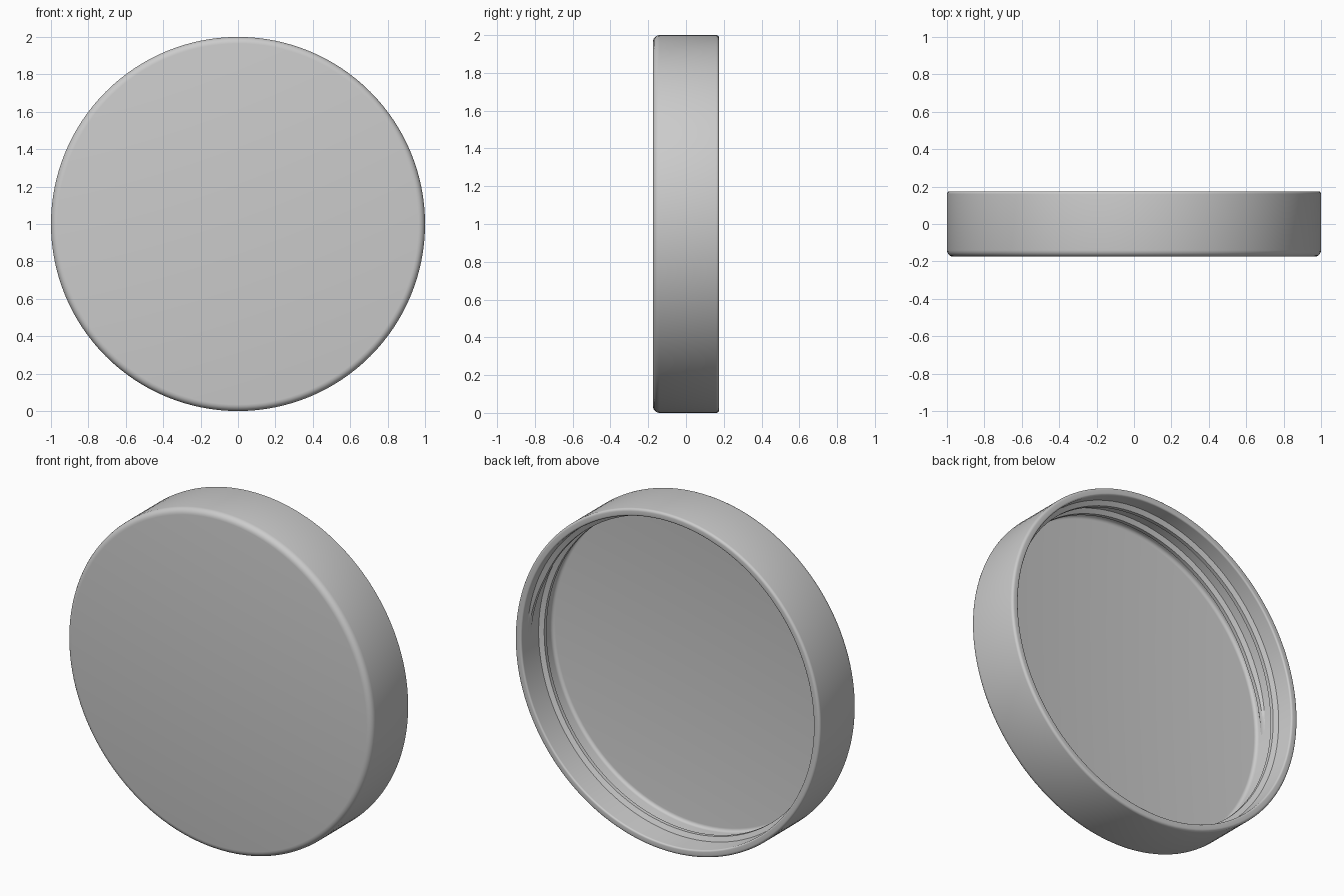
import bpy, bmesh, math

if "Cube" in bpy.data.objects:
    bpy.data.objects.remove(bpy.data.objects["Cube"])

SEG = 128
CZ = 1.0  # height of the lid axis


def arc(cr, cy, rad, a0, a1, n=5):
    """Points of a fillet in (radius, y) space."""
    pts = []
    for i in range(n + 1):
        a = math.radians(a0 + (a1 - a0) * i / n)
        pts.append((cr + rad * math.cos(a), cy + rad * math.sin(a)))
    return pts


def place(r, y, a):
    return (r * math.cos(a), y, CZ + r * math.sin(a))


def finish(name, bm):
    bmesh.ops.recalc_face_normals(bm, faces=bm.faces)
    me = bpy.data.meshes.new(name)
    bm.to_mesh(me)
    bm.free()
    ob = bpy.data.objects.new(name, me)
    bpy.context.collection.objects.link(ob)
    bpy.ops.object.select_all(action='DESELECT')
    bpy.context.view_layer.objects.active = ob
    ob.select_set(True)
    bpy.ops.object.shade_smooth_by_angle(angle=math.radians(30))
    return ob


# Lid shell: closed front disc, rounded rim, hollow back
profile = (arc(0.965, -0.14, 0.035, -90, 0)
           + arc(0.985, 0.16, 0.015, 0, 90)
           + arc(0.967, 0.165, 0.01, 90, 180)
           + arc(0.937, -0.095, 0.02, 0, -90))
bm = bmesh.new()
rings = [[bm.verts.new(place(r, y, 2 * math.pi * i / SEG)) for i in range(SEG)]
         for r, y in profile]
for ra, rb in zip(rings, rings[1:]):
    for i in range(SEG):
        j = (i + 1) % SEG
        bm.faces.new((ra[i], ra[j], rb[j], rb[i]))
bm.faces.new(rings[0])
bm.faces.new(rings[-1])
finish("lid_shell", bm)

# Screw thread: tapered-end ridge winding 1.5 turns inside the wall
TURNS, PITCH, Y_TOP = 1.5, 0.11, 0.098
steps = int(TURNS * SEG)
bm = bmesh.new()
sections = []
for k in range(steps + 1):
    a = 2 * math.pi * k / SEG
    y = Y_TOP - PITCH * k / SEG
    f = max(0.02, min(1, k / 8, (steps - k) / 8))
    tip = 0.957 - 0.027 * f
    sec = [(0.96, y - 0.026), (tip, y - 0.011), (tip, y + 0.011), (0.96, y + 0.026)]
    sections.append([bm.verts.new(place(r, yy, a)) for r, yy in sec])
for s, t in zip(sections, sections[1:]):
    for i in range(4):
        j = (i + 1) % 4
        bm.faces.new((s[i], s[j], t[j], t[i]))
bm.faces.new(sections[0])
bm.faces.new(sections[-1])
finish("screw_thread", bm)
